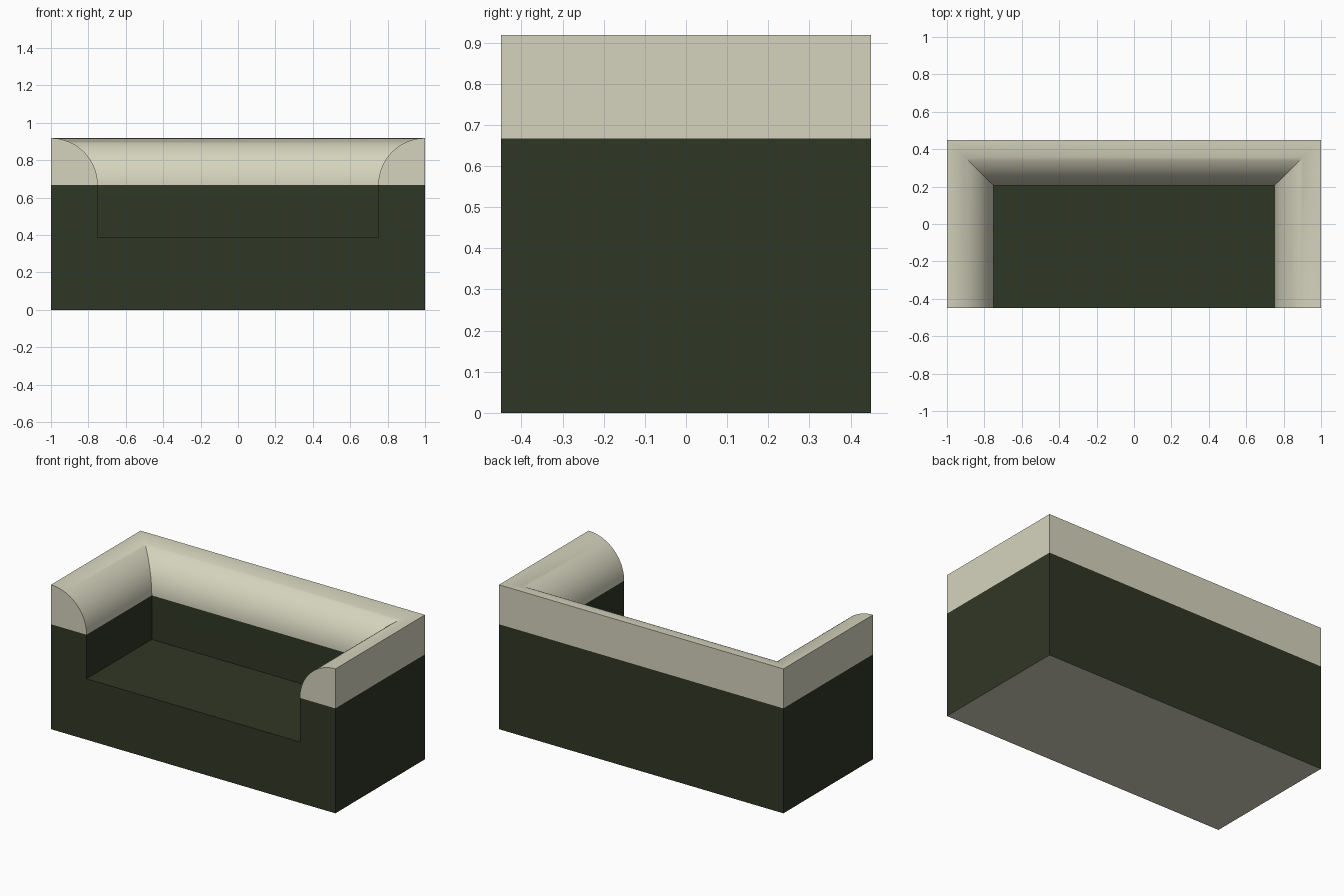
import bpy, bmesh, math

if "Cube" in bpy.data.objects:
    bpy.data.objects.remove(bpy.data.objects["Cube"])

W, D = 1.0, 0.45                 # half width, half depth
TOP, SPLIT, SEAT, T = 0.918, 0.667, 0.387, 0.25
N = 20                           # steps in the rounded rim


def material(name, rgb):
    lin = [((c / 255 + 0.055) / 1.055) ** 2.4 for c in rgb]
    m = bpy.data.materials.new(name)
    m.diffuse_color = (*lin, 1)
    m.use_nodes = True
    m.node_tree.nodes["Principled BSDF"].inputs["Base Color"].default_value = m.diffuse_color
    return m


# Wall section: (inward offset, height), outside up, over the rim, down to the seat
profile = [(0, 0), (0, SPLIT)]
for i in range(N + 1):
    a = math.pi / 2 * (1 - i / N)
    profile.append((T * math.cos(a), SPLIT + (TOP - SPLIT) * math.sin(a)))
profile.append((T, SEAT))

# U-shaped path with mitred back corners: position and inward direction
path = [(-W, -D, 1, 0), (-W, D, 1, -0.98), (W, D, -1, -0.98), (W, -D, -1, 0)]

bm = bmesh.new()
rings = [[bm.verts.new((x + dx * d, y + dy * d, z)) for d, z in profile]
         for x, y, dx, dy in path]


def face(verts, mat):
    bm.faces.new(verts).material_index = mat


# Arms and back: dark lower walls, cream rounded rim
last = len(profile) - 2
for a, b in zip(rings, rings[1:]):
    for i in range(len(profile) - 1):
        face((a[i], a[i + 1], b[i + 1], b[i]), 0 if i in (0, last) else 1)

# Cream rim ends, seat, underside and dark front
L, R = rings[0], rings[3]
for r in (L, R):
    face(r[1:-1], 1)
face([r[-1] for r in rings], 0)
face([r[0] for r in rings], 1)
face([L[0], L[1], L[-2], L[-1], R[-1], R[-2], R[1], R[0]], 0)

bmesh.ops.recalc_face_normals(bm, faces=bm.faces[:])
mesh = bpy.data.meshes.new("sofa")
bm.to_mesh(mesh)
bm.free()
mesh.materials.append(material("dark green fabric", (48, 55, 37)))
mesh.materials.append(material("cream padding", (213, 212, 190)))
sofa = bpy.data.objects.new("sofa", mesh)
bpy.context.collection.objects.link(sofa)

# Smooth rim, sharp edges elsewhere
bpy.context.view_layer.objects.active = sofa
sofa.select_set(True)
bpy.ops.object.shade_smooth_by_angle(angle=math.radians(30))
